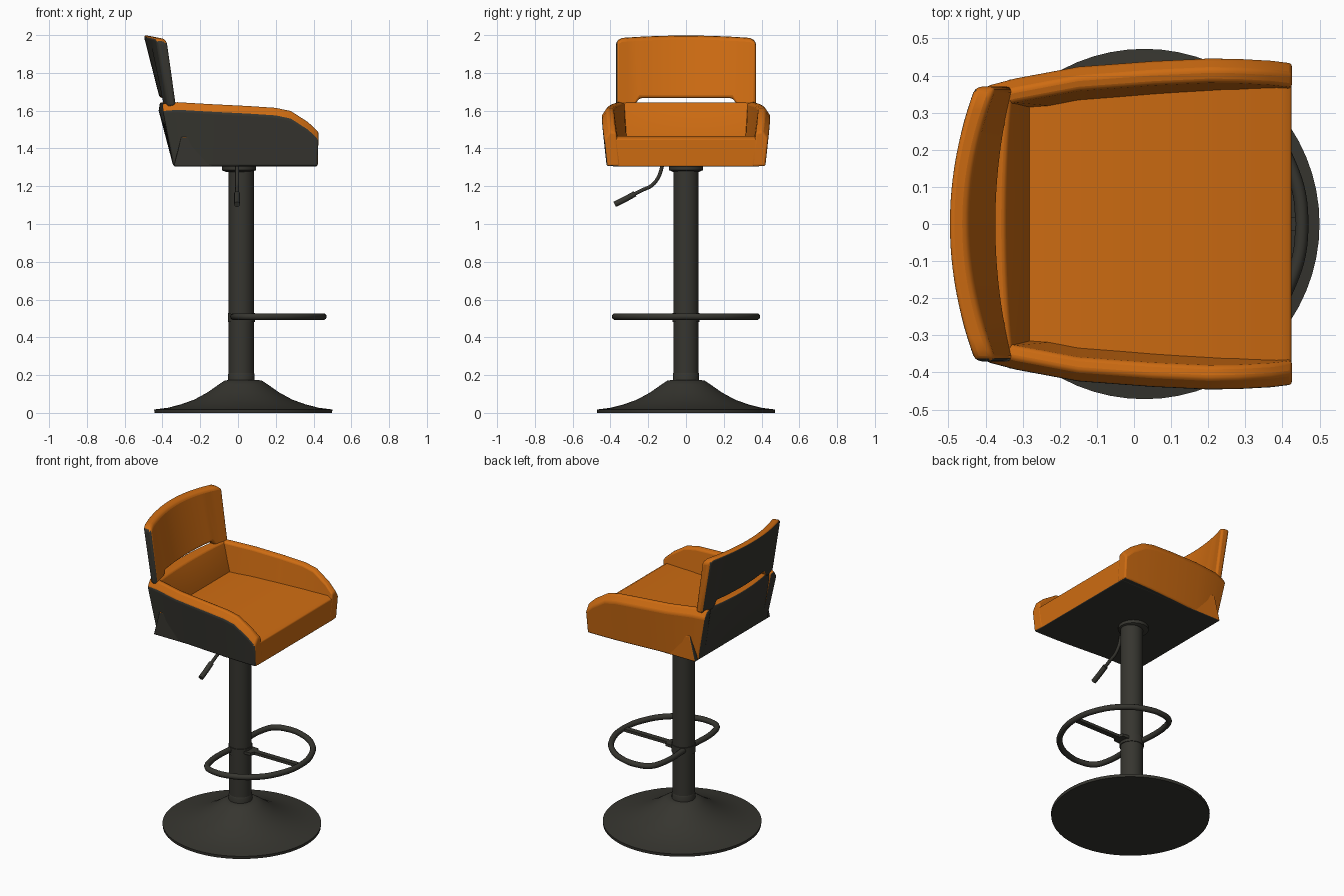
import bpy, bmesh, math

if "Cube" in bpy.data.objects:
    bpy.data.objects.remove(bpy.data.objects["Cube"])

def material(name, rgb):
    m = bpy.data.materials.new(name)
    m.diffuse_color = (*rgb, 1)
    m.use_nodes = True
    m.node_tree.nodes["Principled BSDF"].inputs["Base Color"].default_value = m.diffuse_color
    return m

GREY = material("dark grey", (0.037, 0.036, 0.029))
ORANGE = material("orange", (0.62, 0.15, 0.006))
G, O = 0, 1

def finish(name, bm, mats=(GREY, ORANGE), bevel=0.0, angle=35):
    bmesh.ops.recalc_face_normals(bm, faces=bm.faces)
    me = bpy.data.meshes.new(name)
    bm.to_mesh(me)
    bm.free()
    ob = bpy.data.objects.new(name, me)
    bpy.context.collection.objects.link(ob)
    for m in mats:
        me.materials.append(m)
    bpy.ops.object.select_all(action='DESELECT')
    ob.select_set(True)
    bpy.context.view_layer.objects.active = ob
    if bevel:
        b = ob.modifiers.new("soft edges", 'BEVEL')
        b.width, b.segments, b.limit_method = bevel, 3, 'ANGLE'
        b.angle_limit = math.radians(32)
    bpy.ops.object.shade_smooth_by_angle(angle=math.radians(angle))
    return ob

def loft(name, sections, edge_cols, start_col, end_col, bevel):
    """Skin equal-length closed sections; one colour per section edge."""
    bm = bmesh.new()
    rings = [[bm.verts.new(p) for p in s] for s in sections]
    n = len(rings[0])
    for a, b in zip(rings, rings[1:]):
        for i in range(n):
            j = (i + 1) % n
            bm.faces.new((a[i], a[j], b[j], b[i])).material_index = edge_cols[i]
    bm.faces.new(rings[0]).material_index = start_col
    bm.faces.new(rings[-1]).material_index = end_col
    return finish(name, bm, bevel=bevel)

def lathe(name, profile, cx, steps=64):
    bm = bmesh.new()
    rings = [[bm.verts.new((cx + r * math.cos(2 * math.pi * k / steps),
                            r * math.sin(2 * math.pi * k / steps), z))
              for k in range(steps)] for r, z in profile]
    for a, b in zip(rings, rings[1:]):
        for k in range(steps):
            j = (k + 1) % steps
            bm.faces.new((a[k], a[j], b[j], b[k]))
    bm.faces.new(rings[0])
    bm.faces.new(rings[-1])
    return finish(name, bm, (GREY,))

def tube(name, pts, radius, cyclic=False):
    cu = bpy.data.curves.new(name, 'CURVE')
    cu.dimensions = '3D'
    cu.bevel_depth, cu.bevel_resolution, cu.use_fill_caps = radius, 3, True
    sp = cu.splines.new('BEZIER')
    sp.bezier_points.add(len(pts) - 1)
    for bp, p in zip(sp.bezier_points, pts):
        bp.co = p
        bp.handle_left_type = bp.handle_right_type = 'AUTO'
    sp.use_cyclic_u, sp.resolution_u = cyclic, 8
    ob = bpy.data.objects.new(name, cu)
    bpy.context.collection.objects.link(ob)
    cu.materials.append(GREY)
    bpy.ops.object.select_all(action='DESELECT')
    ob.select_set(True)
    bpy.context.view_layer.objects.active = ob
    bpy.ops.object.convert(target='MESH')
    bpy.ops.object.shade_smooth_by_angle(angle=math.radians(40))

# Trumpet base, gas column, collars
lathe("base", [(0.47, 0), (0.472, 0.018), (0.40, 0.027), (0.33, 0.045), (0.26, 0.07),
               (0.19, 0.108), (0.13, 0.15), (0.10, 0.17), (0.075, 0.175)], 0.028)
lathe("column", [(0.067, 0.16), (0.067, 1.31)], 0.018)
lathe("lower_collar", [(0.07, 0.16), (0.07, 0.205), (0.067, 0.212)], 0.018)
lathe("footrest_collar", [(0.072, 0.48), (0.072, 0.53)], 0.018)
lathe("seat_flange", [(0.068, 1.275), (0.09, 1.285), (0.09, 1.31)], 0.005)

# Footrest loop with centre strut and bracket
half = [(-0.012, 0.28), (0.02, 0.345), (0.09, 0.372), (0.20, 0.362), (0.33, 0.29), (0.42, 0.16)]
loop = half + [(0.452, 0)] + [(x, -y) for x, y in reversed(half)] + [(-0.015, 0)]
tube("footrest_loop", [(x, y, 0.51) for x, y in loop], 0.018, True)
strut = [(0.05, 0.045), (0.12, 0.04), (0.13, 0.017), (0.45, 0.017)]
loft("footrest_strut", [[(x, -w, 0.498), (x, w, 0.498), (x, w, 0.516), (x, -w, 0.516)]
                        for x, w in strut], [G] * 4, G, G, 0)

# Height lever with thicker grip
tube("lever", [(-0.005, y, z) for y, z in
               [(-0.125, 1.31), (-0.145, 1.25), (-0.18, 1.205), (-0.23, 1.18), (-0.30, 1.145)]], 0.010)
tube("lever_grip", [(-0.005, -0.27, 1.16), (-0.005, -0.325, 1.13), (-0.005, -0.378, 1.104)], 0.016)

# Seat cushion: section in xz, extruded across y
cush = [(-0.34, 1.305), (0.42, 1.305), (0.424, 1.45), (0.395, 1.466), (-0.30, 1.462)]
loft("seat_cushion", [[(x, y, z) for x, z in cush] for y in (-0.39, 0.39)],
     [G, O, O, O, G], G, O, 0.006)

# Arms: x bottom, x top, inner y, outer bottom y, outer top y, top z
ARM = [(-0.342, -0.40, 0.305, 0.355, 0.372, 1.640),
       (-0.30, -0.32, 0.31, 0.37, 0.393, 1.647),
       (-0.15, -0.15, 0.32, 0.39, 0.425, 1.637),
       (0.05, 0.05, 0.335, 0.405, 0.440, 1.627),
       (0.20, 0.20, 0.345, 0.415, 0.447, 1.617),
       (0.28, 0.28, 0.35, 0.418, 0.446, 1.600),
       (0.37, 0.37, 0.355, 0.42, 0.441, 1.542),
       (0.422, 0.426, 0.357, 0.42, 0.434, 1.49)]
for s, label in ((-1, "right"), (1, "left")):
    secs = [[(xb, s * (yi - 0.01), 1.306), (xb, s * yb, 1.306), (xt, s * yt, zt - 0.045),
             (xt, s * (yt - 0.03), zt), (xt, s * (yt - 0.065), zt - 0.008)]
            for xb, xt, yi, yb, yt, zt in ARM]
    loft(label + "_arm", secs, [G, G if s < 0 else O, O, O, O], G, O, 0.01)

# Lower back and bowed backrest, with a narrow slot between them
low, high = [], []
N = 12
for i in range(-N, N + 1):
    t = i / N
    q = 1 - t * t
    y = 0.362 * t
    low.append([(-0.343, y, 1.307), (-0.375 - 0.045 * q, y, 1.60), (-0.368 - 0.045 * q, y, 1.645),
                (-0.328 - 0.02 * q, y, 1.642), (-0.282, y, 1.465), (-0.282, y, 1.307)])
    y = 0.37 * t
    z0 = 1.667 if abs(y) < 0.25 else 1.62
    top = 1.985 + 0.015 * q - (0.015 if abs(i) == N else 0)
    high.append([(-0.373 - 0.042 * q, y, z0), (-0.43 - 0.07 * q, y, top),
                 (-0.372 - 0.075 * q, y, top - 0.008), (-0.325 - 0.045 * q, y, z0)])
loft("lower_back", low, [G, G, O, O, O, G], G, O, 0.01)
loft("backrest", high, [G, O, O, O], G, O, 0.016)
